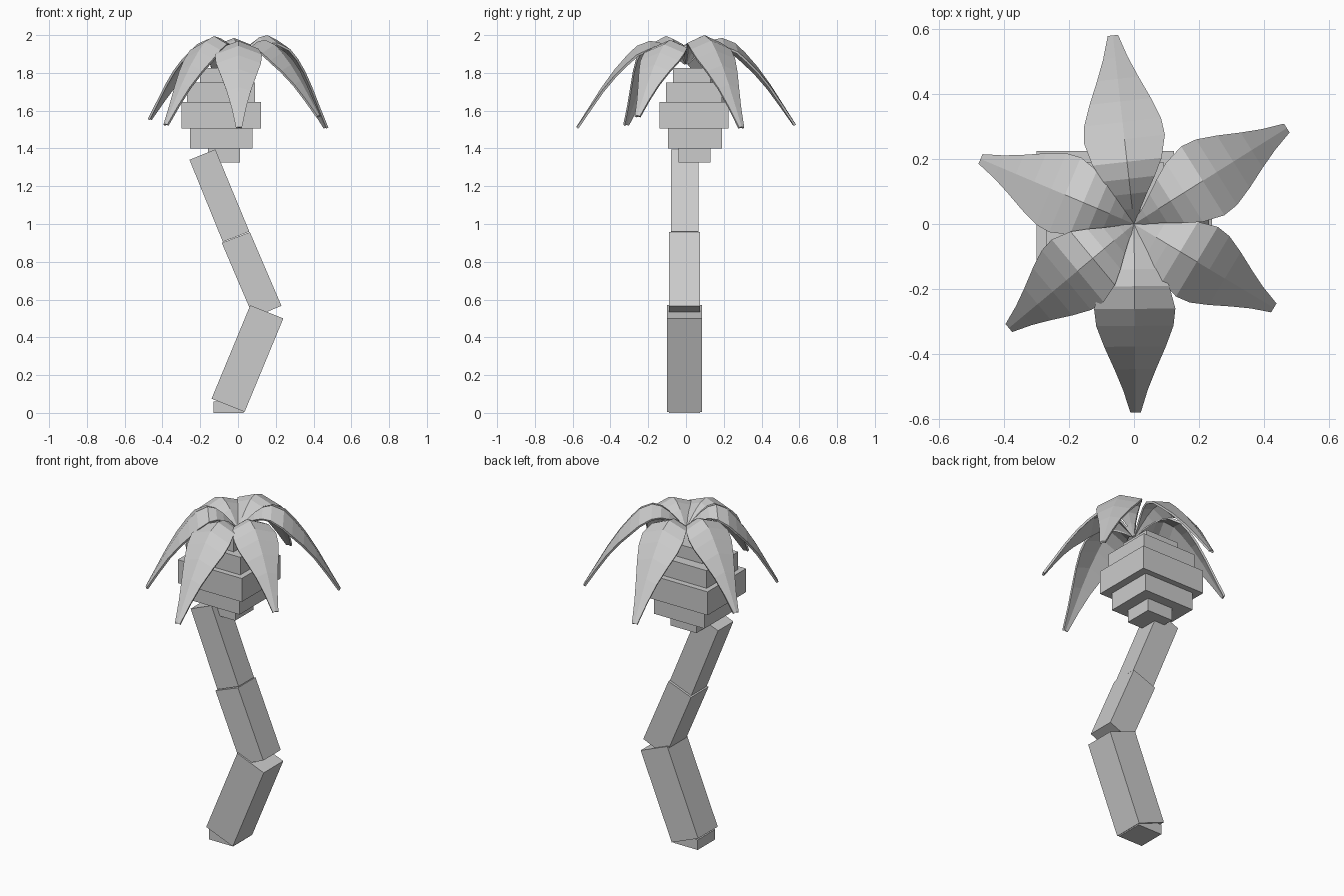
import bpy, math
from mathutils import Vector

if "Cube" in bpy.data.objects:
    bpy.data.objects.remove(bpy.data.objects["Cube"])


def mesh_object(name, verts, faces):
    mesh = bpy.data.meshes.new(name)
    mesh.from_pydata(verts, [], faces)
    mesh.update()
    obj = bpy.data.objects.new(name, mesh)
    bpy.context.collection.objects.link(obj)
    return obj


def prism(name, outline, y0, y1):
    # four (x, z) points, counter-clockwise seen from the front, extruded along y
    verts = [(x, y, z) for y in (y0, y1) for x, z in outline]
    faces = [(0, 1, 2, 3), (7, 6, 5, 4)]
    faces += [(i, i + 4, (i + 1) % 4 + 4, (i + 1) % 4) for i in range(4)]
    return mesh_object(name, verts, faces)


def box(name, x0, x1, y0, y1, z0, z1):
    return prism(name, [(x0, z0), (x1, z0), (x1, z1), (x0, z1)], y0, y1)


# Trunk: foot and three leaning blocks
box("trunk_foot", -0.13, 0.03, -0.09, 0.075, 0, 0.06)
prism("trunk_lower", [(-0.14, 0.075), (0.035, 0.005), (0.24, 0.5), (0.065, 0.57)], -0.10, 0.085)
prism("trunk_middle", [(0.083, 0.505), (0.23, 0.567), (0.063, 0.957), (-0.086, 0.9)], -0.09, 0.075)
prism("trunk_upper", [(-0.08, 0.905), (0.06, 0.96), (-0.12, 1.395), (-0.257, 1.34)], -0.08, 0.065)

# Stepped head: stacked slabs under the leaves
slabs = [(-0.16, 0.01, -0.04, 0.13, 1.325, 1.40),
         (-0.255, 0.077, -0.095, 0.19, 1.40, 1.505),
         (-0.30, 0.123, -0.14, 0.225, 1.505, 1.645),
         (-0.27, 0.09, -0.107, 0.19, 1.645, 1.75),
         (-0.20, 0.02, -0.07, 0.13, 1.75, 1.825)]
for i, s in enumerate(slabs):
    box(f"head_slab_{i + 1}", *s)

# Leaf rings: distance along the leaf, drop below the peak, half width
ROOT_Z = 1.855
RISE = [(0, 1, 0.008), (0.08, 0.62, 0.026), (0.16, 0.3, 0.052), (0.24, 0.08, 0.08)]
FALL = [(0.33, 0, 0.107), (0.45, 0.06, 0.125), (0.54, 0.17, 0.119), (0.65, 0.33, 0.095),
        (0.77, 0.54, 0.064), (0.88, 0.76, 0.038), (1, 1, 0.016)]


def leaf(name, tip, peak):
    tip = Vector(tip)
    out = Vector((tip.x, tip.y, 0))
    side = Vector((-out.y, out.x, 0)).normalized()
    verts, faces = [], []
    for rings, end_z in ((RISE, ROOT_Z), (FALL, tip.z)):
        for t, drop, w in rings:
            mid = out * t + Vector((0, 0, peak - (peak - end_z) * drop))
            sag = Vector((0, 0, w * 0.45 * (1 - 0.4 * t)))
            verts += [mid - side * w - sag, mid, mid + side * w - sag]
    for r in range(len(RISE) + len(FALL) - 1):
        for c in range(2):
            a = r * 3 + c
            faces.append((a, a + 3, a + 4, a + 1))
    obj = mesh_object(name, verts, faces)
    mod = obj.modifiers.new("thickness", "SOLIDIFY")
    mod.thickness = 0.012
    mod.offset = -1


# Crown of six arching leaves
leaves = [((-0.065, 0.58, 1.53), 1.985), ((0.47, 0.295, 1.515), 2.0),
          ((0.43, -0.258, 1.575), 1.975), ((0.005, -0.58, 1.515), 1.97),
          ((-0.385, -0.32, 1.53), 1.995), ((-0.472, 0.2, 1.56), 1.98)]
for i, (tip, peak) in enumerate(leaves):
    leaf(f"palm_leaf_{i + 1}", tip, peak)
